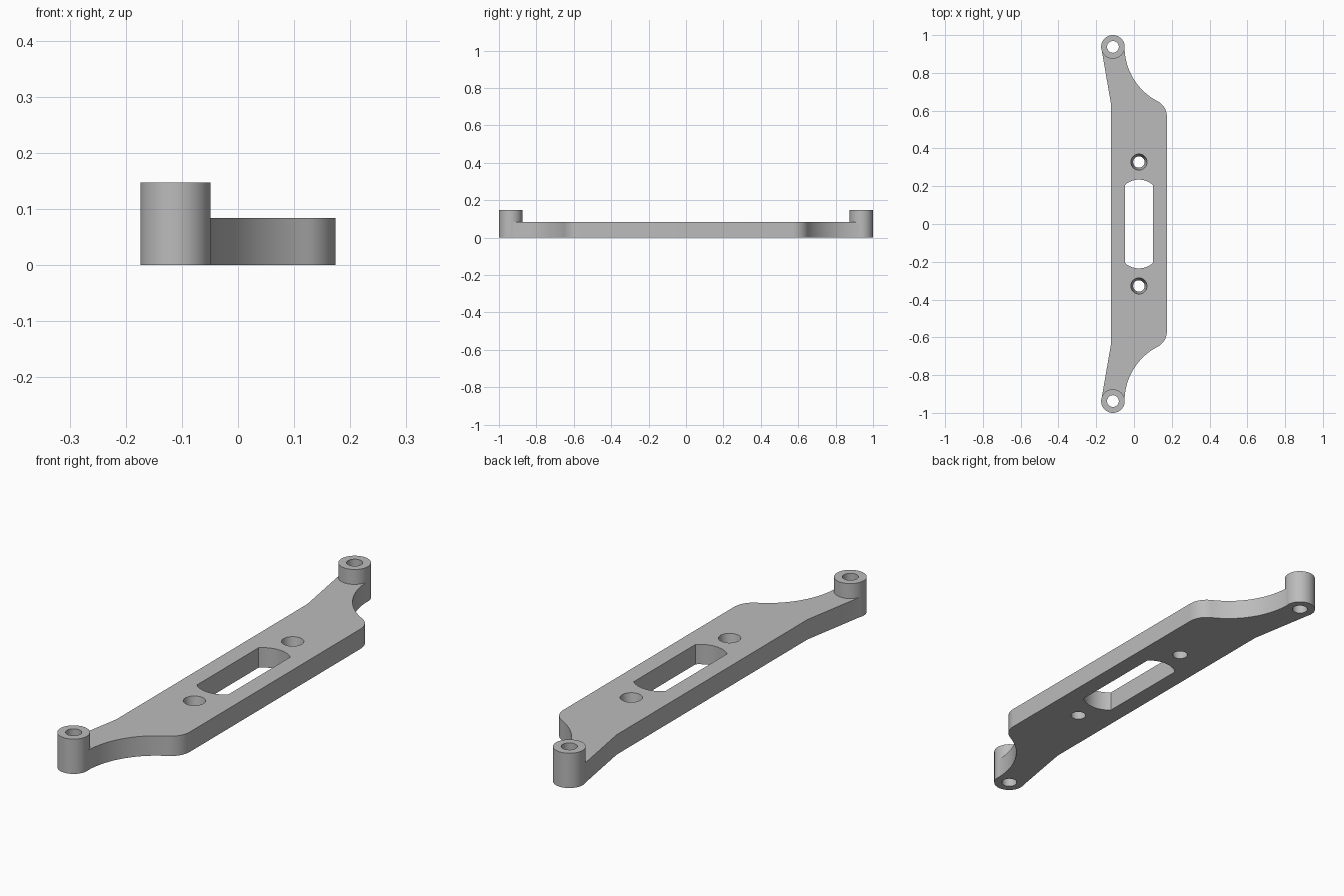
import bpy
import bmesh
from math import cos, sin, pi, sqrt, atan2

if "Cube" in bpy.data.objects:
    bpy.data.objects.remove(bpy.data.objects["Cube"])

PLATE_TOP, BOSS_TOP = 0.084, 0.147
BOSS_X, BOSS_Y, BOSS_R = -0.1115, 0.9375, 0.0625
EDGE_X = 0.174

grey = bpy.data.materials.new("plain grey")
grey.use_nodes = True
grey.diffuse_color = (0.5, 0.5, 0.5, 1)
grey.node_tree.nodes["Principled BSDF"].inputs["Base Color"].default_value = (0.5, 0.5, 0.5, 1)


def arc(cx, cy, r, a0, a1, steps):
    return [(cx + r * cos(a0 + (a1 - a0) * i / steps),
             cy + r * sin(a0 + (a1 - a0) * i / steps)) for i in range(steps + 1)]


def finish(name, bm):
    bmesh.ops.recalc_face_normals(bm, faces=bm.faces)
    mesh = bpy.data.meshes.new(name)
    bm.to_mesh(mesh)
    bm.free()
    mesh.materials.append(grey)
    ob = bpy.data.objects.new(name, mesh)
    bpy.context.collection.objects.link(ob)
    return ob


def prism(name, outline, z0, z1):
    bm = bmesh.new()
    face = bm.faces.new([bm.verts.new((x, y, z0)) for x, y in outline])
    new = bmesh.ops.extrude_face_region(bm, geom=[face])["geom"]
    bmesh.ops.translate(bm, vec=(0, 0, z1 - z0),
                        verts=[v for v in new if isinstance(v, bmesh.types.BMVert)])
    return finish(name, bm)


def cone(name, x, y, r0, r1, z0, z1):
    bm = bmesh.new()
    bmesh.ops.create_cone(bm, cap_ends=True, segments=64, radius1=r0, radius2=r1, depth=z1 - z0)
    bmesh.ops.translate(bm, vec=(x, y, (z0 + z1) / 2), verts=bm.verts)
    return finish(name, bm)


def boolean(target, tool, operation):
    tool.hide_render = True
    mod = target.modifiers.new(operation, 'BOOLEAN')
    mod.object, mod.operation, mod.solver = tool, operation, 'EXACT'
    bpy.context.view_layer.objects.active = target
    bpy.ops.object.modifier_apply(modifier=mod.name)
    bpy.data.objects.remove(tool)


# Plate outline: straight back, hollow shoulder, rounded corner; mirrored front to back
scoop_r, corner_r = 0.324, 0.09
scoop_x, corner_x = -0.05 + scoop_r, EDGE_X - corner_r
corner_y = BOSS_Y - sqrt((scoop_r + corner_r) ** 2 - (scoop_x - corner_x) ** 2)
meet = atan2(BOSS_Y - corner_y, scoop_x - corner_x)
half = [(-0.122, 0.637), (-0.172, 0.927), (BOSS_X, BOSS_Y)]
half += arc(scoop_x, BOSS_Y, scoop_r, pi, pi + meet, 24)
half += arc(corner_x, corner_y, corner_r, meet, 0, 12)[1:]
plate = prism("bracket", half + [(x, -y) for x, y in reversed(half)], 0, PLATE_TOP)

# Raised end bosses
for s in (-1, 1):
    boolean(plate, cone("boss", BOSS_X, s * BOSS_Y, BOSS_R, BOSS_R, 0, BOSS_TOP), 'UNION')

# Boss bores and tapered screw holes
for s in (-1, 1):
    boolean(plate, cone("bore", BOSS_X, s * BOSS_Y, 0.031, 0.031, -0.1, 0.3), 'DIFFERENCE')
    boolean(plate, cone("screw_hole", 0.026, s * 0.328, 0.03, 0.043, -0.001, PLATE_TOP + 0.001),
            'DIFFERENCE')

# Central slot with bowed ends
slot_x, slot_w, slot_end, bow_r = 0.026, 0.074, 0.235, 0.109
spread = atan2(slot_w, sqrt(bow_r ** 2 - slot_w ** 2))
bow = arc(slot_x, slot_end - bow_r, bow_r, pi / 2 + spread, pi / 2 - spread, 20)
slot = prism("slot", bow + [(x, -y) for x, y in reversed(bow)], -0.1, 0.3)
boolean(plate, slot, 'DIFFERENCE')

# Smooth curved walls, sharp rims
bpy.ops.object.select_all(action='DESELECT')
plate.select_set(True)
bpy.context.view_layer.objects.active = plate
bpy.ops.object.shade_smooth_by_angle(angle=pi / 6)
